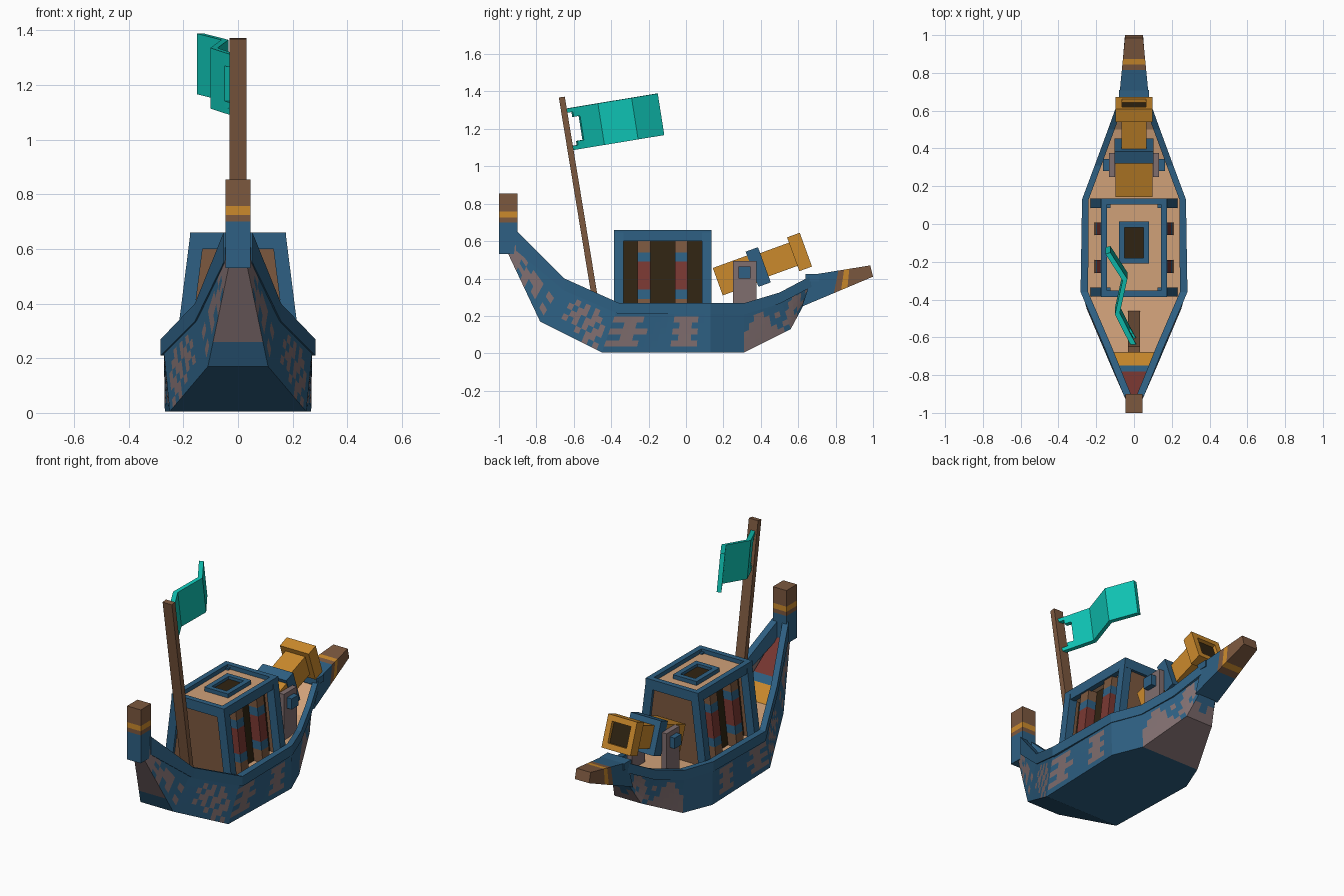
import bpy, bmesh
from mathutils import Vector as V

if "Cube" in bpy.data.objects:
    bpy.data.objects.remove(bpy.data.objects["Cube"])


def lin(c):
    c /= 255
    return c / 12.92 if c < 0.04045 else ((c + 0.055) / 1.055) ** 2.4


PALETTE = {"blue": (46, 96, 131), "brown": (124, 88, 63), "gold": (203, 138, 44),
           "tan": (208, 161, 121), "mauve": (128, 110, 111), "red": (122, 56, 50),
           "dark": (48, 36, 18), "teal": (15, 194, 179)}
MATS, INDEX = [], {}
for key, rgb in PALETTE.items():
    m = bpy.data.materials.new(key + " paint")
    m.diffuse_color = (*[lin(c) for c in rgb], 1)
    m.use_nodes = True
    m.node_tree.nodes["Principled BSDF"].inputs["Base Color"].default_value = m.diffuse_color
    INDEX[key] = len(MATS)
    MATS.append(m)


def finish(name, bm):
    me = bpy.data.meshes.new(name)
    bm.to_mesh(me)
    bm.free()
    for m in MATS:
        me.materials.append(m)
    ob = bpy.data.objects.new(name, me)
    bpy.context.collection.objects.link(ob)
    return ob


def rect(c, u, v):
    """Four corners around c with half-extents u and v."""
    c, u, v = V(c), V(u), V(v)
    return [c - u - v, c + u - v, c + u + v, c - u + v]


def loft(name, rings, cols, mirror=False):
    """Closed solid through four-cornered rings, one colour per segment."""
    bm = bmesh.new()
    for s in ((1, -1) if mirror else (1,)):
        vs = [[bm.verts.new((p[0] * s, p[1], p[2])) for p in r] for r in rings]
        for i in range(len(rings) - 1):
            for k in range(4):
                j = (k + 1) % 4
                f = bm.faces.new((vs[i][k], vs[i][j], vs[i + 1][j], vs[i + 1][k]))
                f.material_index = INDEX[cols[i]]
        bm.faces.new(vs[0]).material_index = INDEX[cols[0]]
        bm.faces.new(vs[-1]).material_index = INDEX[cols[-1]]
    bmesh.ops.recalc_face_normals(bm, faces=bm.faces)
    return finish(name, bm)


def box(name, x0, x1, y0, y1, z0, z1, col, mirror=False):
    c = ((x0 + x1) / 2, (y0 + y1) / 2)
    u, v = ((x1 - x0) / 2, 0, 0), (0, (y1 - y0) / 2, 0)
    return loft(name, [rect((*c, z), u, v) for z in (z0, z1)], [col], mirror)


# Hull stations: bottom y, z, half-width, then top y, z, half-width
ST = [(-.95, .53, .035, -.91, .65, .045), (-.78, .17, .11, -.65, .39, .15),
      (-.45, .005, .25, -.36, .26, .275), (.13, .005, .268, .13, .26, .272),
      (.31, .005, .195, .31, .258, .205), (.56, .13, .09, .50, .315, .135),
      (.63, .26, .055, .68, .41, .07)]
BLUE = ["."]
SIDES = [
    ["........", "........", "........", "###.##.#", "##.###..", "####.#.#", "##.#...."],
    ["............", "............", "....#.#.#...", "...#.##.##..", "....##.##.#.",
     "...#.#.#.##.", "......#.##..", "........#.#."],
    ["." * 16, "." * 16, "#####.....####..", "..##.......##...", "######....####..",
     "..##.......##...", "#####.....####..", "." * 16],
    BLUE,
    ["........", "........", "..##....", ".####.#.", "#####...", "######.#", "#######."],
    ["......", "..#...", ".###.#", "####..", "##.##.", "###..."]]
BOTTOMS = [["####", "####", "####", "...."], BLUE, BLUE, BLUE, ["#"], ["###", "#.#", "..."]]

bm = bmesh.new()


def patch(a, b, c, d, rows):
    """Panel split in cells; '#' cells are bare planks, '.' cells are painted."""
    a, b, c, d = map(V, (a, b, c, d))
    n, m = len(rows), len(rows[0])
    grid = [[bm.verts.new(a.lerp(b, i / m).lerp(d.lerp(c, i / m), j / n))
             for i in range(m + 1)] for j in range(n + 1)]
    for j in range(n):
        for i in range(m):
            f = bm.faces.new((grid[j][i], grid[j][i + 1], grid[j + 1][i + 1], grid[j + 1][i]))
            f.material_index = INDEX["mauve" if rows[j][i] == "#" else "blue"]
            f.normal_update()
            mid = f.calc_center_median()
            if f.normal.dot(V((mid.x, mid.y * .6, mid.z - .4))) < 0:
                f.normal_flip()


for k in range(6):
    (y0, z0, w0, Y0, Z0, W0), (y1, z1, w1, Y1, Z1, W1) = ST[k], ST[k + 1]
    for s in (1, -1):
        patch((s * W0, Y0, Z0), (s * W1, Y1, Z1), (s * w1, y1, z1), (s * w0, y0, z0), SIDES[k])
    patch((-w0, y0, z0), (w0, y0, z0), (w1, y1, z1), (-w1, y1, z1), BOTTOMS[k])
finish("hull", bm)

# Rail along the top of the hull
rail = []
for k, (_, _, _, y, z, w) in enumerate(ST):
    drop = (.11, .065, .06, .06, .06, .06, .06)[k]
    out, inn, top = w + (.008 if k < 3 else .003), max(w - .032, .012), z + .01
    rail.append([(out, y, top), (inn, y, top), (inn, y, top - drop), (out, y, top - drop)])
loft("rail", rail, ["blue"] * 6, mirror=True)

# Deck with painted stern slope
DECK = [(-.91, .57, .03, "red"), (-.78, .375, .09, "blue"), (-.75, .335, .10, "gold"),
        (-.68, .25, .14, "tan"), (-.38, .215, .262, "tan"), (.13, .215, .264, "tan"),
        (.31, .215, .197, "tan"), (.50, .255, .125, "tan"), (.67, .38, .06, "tan")]
bm = bmesh.new()
for (y0, z0, w0, col), (y1, z1, w1, _) in zip(DECK, DECK[1:]):
    f = bm.faces.new([bm.verts.new(p) for p in
                      ((-w0, y0, z0), (w0, y0, z0), (w1, y1, z1), (-w1, y1, z1))])
    f.material_index = INDEX[col]
finish("deck", bm)

# Banded stern post and prow
levels = [.53, .70, .725, .757, .855]
loft("stern_post", [rect((0, -.95, z), (.046, 0, 0), (0, .05, 0)) for z in levels],
     ["blue", "brown", "gold", "brown"])
prow = []
for t in (0, .45, .55, .64, 1):
    yb, zb, yt, zt, w = .62 + .38 * t, .25 + .16 * t, .675 + .31 * t, .42 + .05 * t, .078 - .03 * t
    prow.append([(-w, yb, zb), (w, yb, zb), (w, yt, zt), (-w, yt, zt)])
loft("prow", prow, ["blue", "brown", "gold", "brown"])
box("prow_cap", -.08, .08, .64, .71, .385, .425, "blue")

# Cabin: flared corner posts, roof frame, walls, banded pillars
for name, y in (("stern_cabin_posts", -.36), ("bow_cabin_posts", .11)):
    loft(name, [rect((x, y, z), (.026, 0, 0), (0, .025, 0))
                for x, z in ((.205, .21), (.15, .645))], ["blue"], mirror=True)


def frame(name, w, y0, y1, z0, z1, t):
    box(name + "_sides", w - t, w, y0, y1, z0, z1, "blue", mirror=True)
    box(name + "_stern", t - w, w - t, y0, y0 + t, z0, z1, "blue")
    box(name + "_bow", t - w, w - t, y1 - t, y1, z0, z1, "blue")


frame("roof_frame", .176, -.386, .136, .60, .66, .033)
box("roof_panel", -.15, .15, -.36, .11, .61, .635, "tan")
frame("roof_hatch", .08, -.21, .012, .63, .659, .03)
box("hatch_opening", -.052, .052, -.182, -.016, .63, .642, "dark")
for name, y in (("stern_cabin_wall", -.357), ("bow_cabin_wall", .107)):
    loft(name, [rect((0, y, z), (w, 0, 0), (0, .012, 0))
                for w, z in ((.19, .21), (.135, .61))], ["brown"])
loft("cabin_interior", [rect((0, -.125, z), (w, 0, 0), (0, .22, 0))
                        for w, z in ((.15, .21), (.105, .61))], ["dark"])
for name, y in (("stern_pillars", -.225), ("bow_pillars", -.025)):
    loft(name, [rect((.18 - (z - .21) * .115, y, z), (.03, 0, 0), (0, .034, 0))
                for z in (.21, .29, .34, .49, .54, .605)],
         ["brown", "blue", "red", "blue", "brown"], mirror=True)

# Leaning mast and folded flag with a notch at the pole
loft("mast", [rect((0, y, z), (.031, 0, 0), (0, .016, .002))
              for y, z in ((-.475, .22), (-.664, 1.37))], ["brown"])
DOWN = V((0, .035, -.222))


def cloth(name, path, t0, t1):
    rings = []
    for x, y in path:
        top = V((x, y, 1.308 + (y + .645) * .165))
        p, q, h = top + DOWN * t0, top + DOWN * t1, V((.013, .004, 0))
        rings.append([p - h, p + h, q + h, q - h])
    loft(name, rings, ["teal"] * (len(path) - 1))


cloth("flag", [(-.036, -.578), (-.088, -.475), (-.048, -.295), (-.138, -.155)], 0, 1)
cloth("flag_upper_tab", [(0, -.645), (-.036, -.578)], 0, .1)
cloth("flag_upper_step", [(-.016, -.612), (-.036, -.578)], .1, .22)
cloth("flag_lower_step", [(-.016, -.612), (-.036, -.578)], .8, .9)
cloth("flag_lower_tab", [(0, -.645), (-.036, -.578)], .9, 1)

# Tilted square cannon
AX, UP, MUZZLE = V((0, .94, .342)), V((0, -.342, .94)), V((0, .607, .542))


def barrel(name, a, b, w, h, col):
    loft(name, [rect(MUZZLE + AX * t, (w, 0, 0), UP * h) for t in (a, b)], [col])


barrel("cannon_breech", -.465, -.27, .098, .078, "gold")
barrel("cannon_band", -.27, -.2, .102, .1, "blue")
barrel("cannon_barrel", -.2, -.03, .066, .066, "gold")
barrel("muzzle_core", -.035, .015, .07, .07, "dark")
for s, name in ((1, "upper"), (-1, "lower")):
    loft("muzzle_" + name, [rect(MUZZLE + AX * t + UP * s * .079, (.097, 0, 0), UP * .017)
                            for t in (-.036, .036)], ["gold"])
loft("muzzle_sides", [rect(MUZZLE + AX * t + V((.08, 0, 0)), (.017, 0, 0), UP * .063)
                      for t in (-.036, .036)], ["gold"], mirror=True)

# Cannon mounts and hubs
box("cannon_brackets", .1, .133, .25, .377, .21, .495, "mauve", mirror=True)
box("cannon_hubs", .13, .165, .28, .345, .40, .465, "blue", mirror=True)
